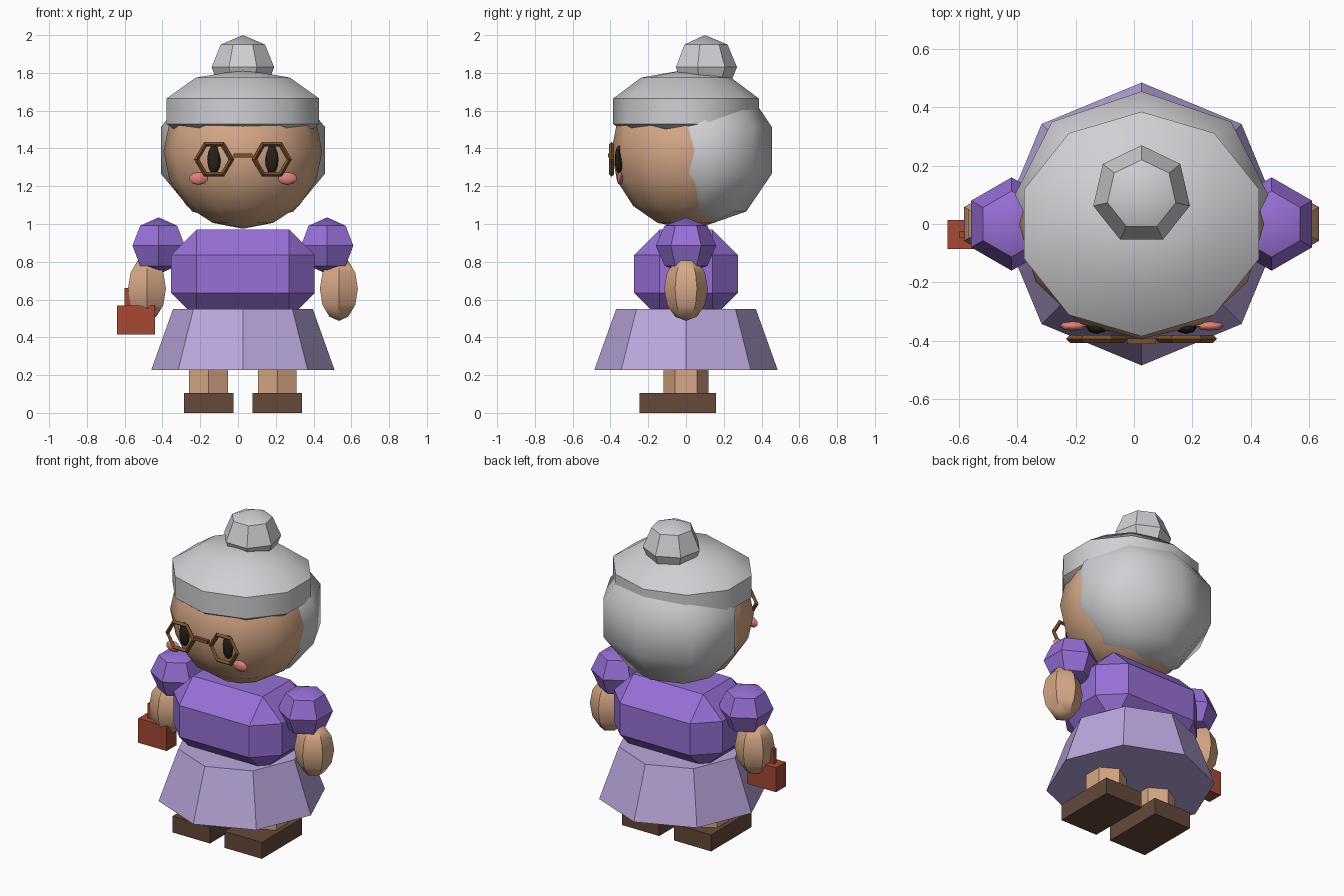
import bpy
import math

if "Cube" in bpy.data.objects:
    bpy.data.objects.remove(bpy.data.objects["Cube"])

CX = 0.026  # body centre line (the bag shifts the overall bounds)


def mat(name, r, g, b):
    m = bpy.data.materials.new(name)
    m.diffuse_color = (r, g, b, 1)
    m.use_nodes = True
    m.node_tree.nodes["Principled BSDF"].inputs["Base Color"].default_value = m.diffuse_color
    return m


SKIN = mat("skin", 0.68, 0.39, 0.24)
HAIR = mat("hair", 0.63, 0.63, 0.66)
DRESS = mat("dress", 0.31, 0.16, 0.68)
SKIRT = mat("skirt", 0.50, 0.39, 0.73)
SHOE = mat("shoe", 0.13, 0.065, 0.042)
BAG = mat("bag", 0.38, 0.065, 0.035)
FRAME = mat("frame", 0.20, 0.085, 0.03)
EYE = mat("eye", 0.022, 0.014, 0.010)
CHEEK = mat("cheek", 0.75, 0.22, 0.19)


def finish(name, material, scale=None, angle=40):
    o = bpy.context.object
    o.name = name
    o.data.materials.append(material)
    if scale:
        o.scale = scale
    bpy.ops.object.transform_apply(location=False, rotation=True, scale=True)
    if angle:
        bpy.ops.object.shade_smooth_by_angle(angle=math.radians(angle))
    return o


def ball(name, loc, radii, segs, rings, material, angle=40):
    bpy.ops.mesh.primitive_uv_sphere_add(segments=segs, ring_count=rings, radius=1, location=loc)
    return finish(name, material, radii, angle)


def box(name, lo, hi, material):
    mid = [(a + b) / 2 for a, b in zip(lo, hi)]
    bpy.ops.mesh.primitive_cube_add(size=1, location=mid)
    return finish(name, material, [b - a for a, b in zip(lo, hi)], None)


# Head, hair and bun
ball("head", (CX, 0, 1.385), (0.42, 0.395, 0.41), 12, 8, SKIN)
ball("hair_cap", (CX, 0, 1.597), (0.446, 0.405, 0.22), 10, 5, HAIR)
ball("hair_back", (CX, 0.10, 1.39), (0.457, 0.373, 0.40), 8, 5, HAIR, 46)
ball("hair_bun", (CX, 0.10, 1.83), (0.17, 0.17, 0.17), 7, 4, HAIR)

# Chamfered torso
torso = box("torso", (CX - 0.38, -0.275, 0.50), (CX + 0.38, 0.275, 0.97), DRESS)
bev = torso.modifiers.new("bevel", 'BEVEL')
bev.width = 0.135
bev.segments = 1

# Eight-sided skirt
bpy.ops.mesh.primitive_cone_add(vertices=8, radius1=0.485, radius2=0.37, depth=0.322,
                                location=(CX, 0, 0.389))
finish("skirt", SKIRT)

# Paired parts
for side, s in (("left", -1), ("right", 1)):
    ball(side + "_sleeve", (CX + s * 0.446, 0, 0.885), (0.16, 0.16, 0.15), 6, 4, DRESS)
    ball(side + "_arm", (CX + s * 0.508, 0, 0.657), (0.116, 0.116, 0.17), 6, 6, SKIN)
    x = CX + s * 0.182
    bpy.ops.mesh.primitive_cylinder_add(vertices=6, radius=0.118, depth=0.30, location=(x, 0, 0.25))
    finish(side + "_leg", SKIN)
    box(side + "_shoe", (x - 0.131, -0.245, 0), (x + 0.131, 0.158, 0.104), SHOE)
    x = CX + s * 0.153
    ball(side + "_eye", (x, -0.355, 1.342), (0.036, 0.022, 0.075), 8, 6, EYE)
    ball(side + "_cheek", (CX + s * 0.235, -0.35, 1.241), (0.05, 0.017, 0.034), 8, 5, CHEEK)
    bpy.ops.mesh.primitive_torus_add(major_segments=6, minor_segments=4, major_radius=0.092,
                                     minor_radius=0.014, location=(x, -0.394, 1.342),
                                     rotation=(math.pi / 2, 0, 0))
    finish(side + "_lens_rim", FRAME)

# Glasses bridge
box("glasses_bridge", (CX - 0.05, -0.412, 1.353), (CX + 0.05, -0.392, 1.373), FRAME)

# Handbag
box("handbag", (-0.64, -0.086, 0.414), (-0.44, 0.013, 0.568), BAG)
box("handbag_handle", (-0.60, -0.048, 0.56), (-0.48, -0.026, 0.66), BAG)
